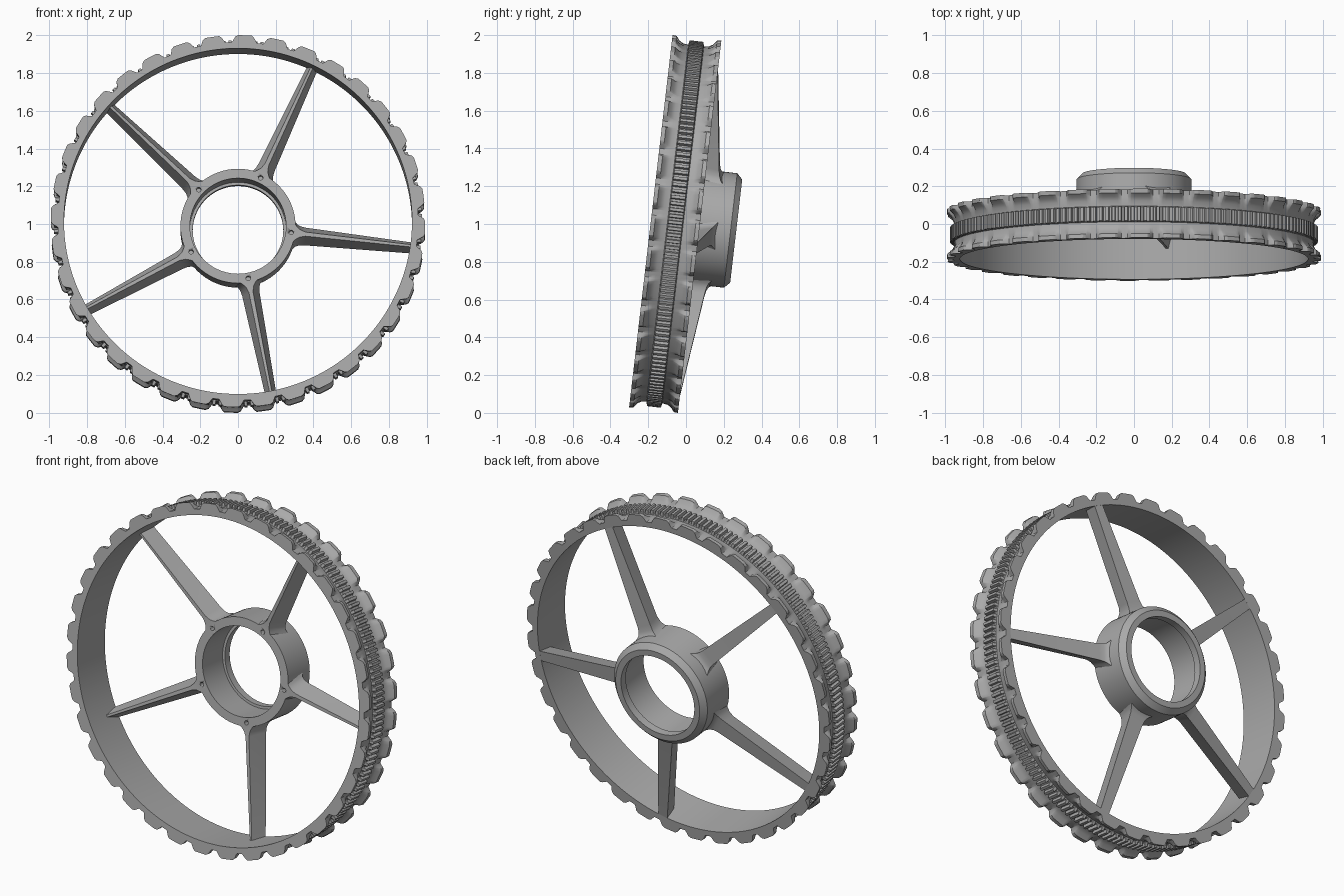
import bpy, bmesh
from math import sin, cos, radians
from mathutils import Matrix, Vector

cube = bpy.data.objects.get("Cube")
if cube:
    bpy.data.objects.remove(cube)

TILT = Matrix.Translation((0, -0.057, 1.0)) @ Matrix.Rotation(radians(-6.66), 4, 'X')

grey = bpy.data.materials.new("plain grey")
grey.use_nodes = True
grey.diffuse_color = (0.4, 0.4, 0.4, 1)
grey.node_tree.nodes["Principled BSDF"].inputs["Base Color"].default_value = (0.4, 0.4, 0.4, 1)


def polar(radius, y, degrees):
    a = radians(degrees)
    return Vector((radius * cos(a), y, radius * sin(a)))


def finish(name, bm, angle=30):
    bmesh.ops.recalc_face_normals(bm, faces=bm.faces)
    mesh = bpy.data.meshes.new(name)
    bm.to_mesh(mesh)
    bm.free()
    mesh.materials.append(grey)
    obj = bpy.data.objects.new(name, mesh)
    bpy.context.collection.objects.link(obj)
    obj.matrix_world = TILT
    bpy.ops.object.select_all(action='DESELECT')
    obj.select_set(True)
    bpy.context.view_layer.objects.active = obj
    bpy.ops.object.shade_smooth_by_angle(angle=radians(angle))
    return obj


def loft(bm, rings, closed):
    """Bridge a list of rings of points; close into a loop or cap both ends."""
    loops = [[bm.verts.new(p) for p in ring] for ring in rings]
    n = len(loops[0])
    pairs = list(zip(loops, loops[1:]))
    if closed:
        pairs.append((loops[-1], loops[0]))
    else:
        bm.faces.new(loops[0])
        bm.faces.new(loops[-1])
    for a, b in pairs:
        for i in range(n):
            j = (i + 1) % n
            bm.faces.new((a[i], a[j], b[j], b[i]))


# Rim: flared notched flanges either side of a finely toothed centre band
INNER, FLOOR, TIP = 0.922, 0.955, 0.992
NOTCHES, FINE = 36, 180
pitch, fine_pitch = 360 / NOTCHES, 360 / FINE


def notch_radius(degrees):
    off = abs((degrees - 3 + pitch / 2) % pitch - pitch / 2)
    t = min(max((off - 1.1) / 1.3, 0), 1)
    return FLOOR + (TIP - FLOOR) * t


def rim_section(degrees, band):
    lip = notch_radius(degrees)
    half = [(0.13, INNER), (0.13, lip), (0.108, min(lip, 0.99)),
            (0.09, min(lip, 0.967)), (0.07, FLOOR), (0.042, 0.951), (0.037, band)]
    pts = [(-y, r) for y, r in half] + [(y, r) for y, r in reversed(half)]
    return [polar(r, y, degrees) for y, r in pts]


sections = []
for k in range(FINE):
    for part, band in ((0, 0.975), (0.45, 0.975), (0.55, 0.957), (0.9, 0.957)):
        sections.append(rim_section((k + part) * fine_pitch, band))
bm = bmesh.new()
loft(bm, sections, True)
finish("rim", bm)

# Hub: turned sleeve with chamfered back edge and stepped bore
hub_profile = [(0.255, 0.09), (0.305, 0.09), (0.305, 0.295), (0.275, 0.325),
               (0.24, 0.325), (0.24, 0.28), (0.255, 0.28)]
bm = bmesh.new()
loft(bm, [[polar(r, y, i * 5) for r, y in hub_profile] for i in range(72)], True)
hub = finish("hub", bm)

SPOKE_ANGLES = [-7 + 72 * i for i in range(5)]

# Screw holes: one at the root of each spoke
bm = bmesh.new()
for a in SPOKE_ANGLES:
    place = Matrix.Translation(polar(0.284, 0.09, a)) @ Matrix.Rotation(radians(90), 4, 'X')
    bmesh.ops.create_cone(bm, cap_ends=True, segments=16, radius1=0.012,
                          radius2=0.012, depth=0.08, matrix=place)
cutter = finish("screw_hole_cutter", bm)
cutter.hide_render = True
bpy.context.view_layer.objects.active = hub
cut = hub.modifiers.new("screw holes", 'BOOLEAN')
cut.operation, cut.object, cut.solver = 'DIFFERENCE', cutter, 'EXACT'
# keep the cut ahead of the edge smoothing
bpy.ops.object.modifier_move_to_index(modifier=cut.name, index=0)
bpy.ops.object.modifier_apply(modifier=cut.name)
bpy.data.objects.remove(cutter)

# Spokes: tapered wedges, wide flat back and narrow front ridge, flared at the hub
# (radius, front half width, back half width, front y, back y)
stations = [(0.297, 0.05, 0.075, 0.09, 0.225), (0.31, 0.035, 0.06, 0.09, 0.212),
            (0.33, 0.02, 0.051, 0.089, 0.204), (0.36, 0.011, 0.047, 0.087, 0.198),
            (0.935, 0.006, 0.029, 0.03, 0.128)]
for n, a in enumerate(SPOKE_ANGLES):
    side = Vector((-sin(radians(a)), 0, cos(radians(a))))
    rings = [[polar(r, yf, a) - side * wf, polar(r, yf, a) + side * wf,
              polar(r, yb, a) + side * wb, polar(r, yb, a) - side * wb]
             for r, wf, wb, yf, yb in stations]
    bm = bmesh.new()
    loft(bm, rings, False)
    finish(f"spoke_{n + 1}", bm)
